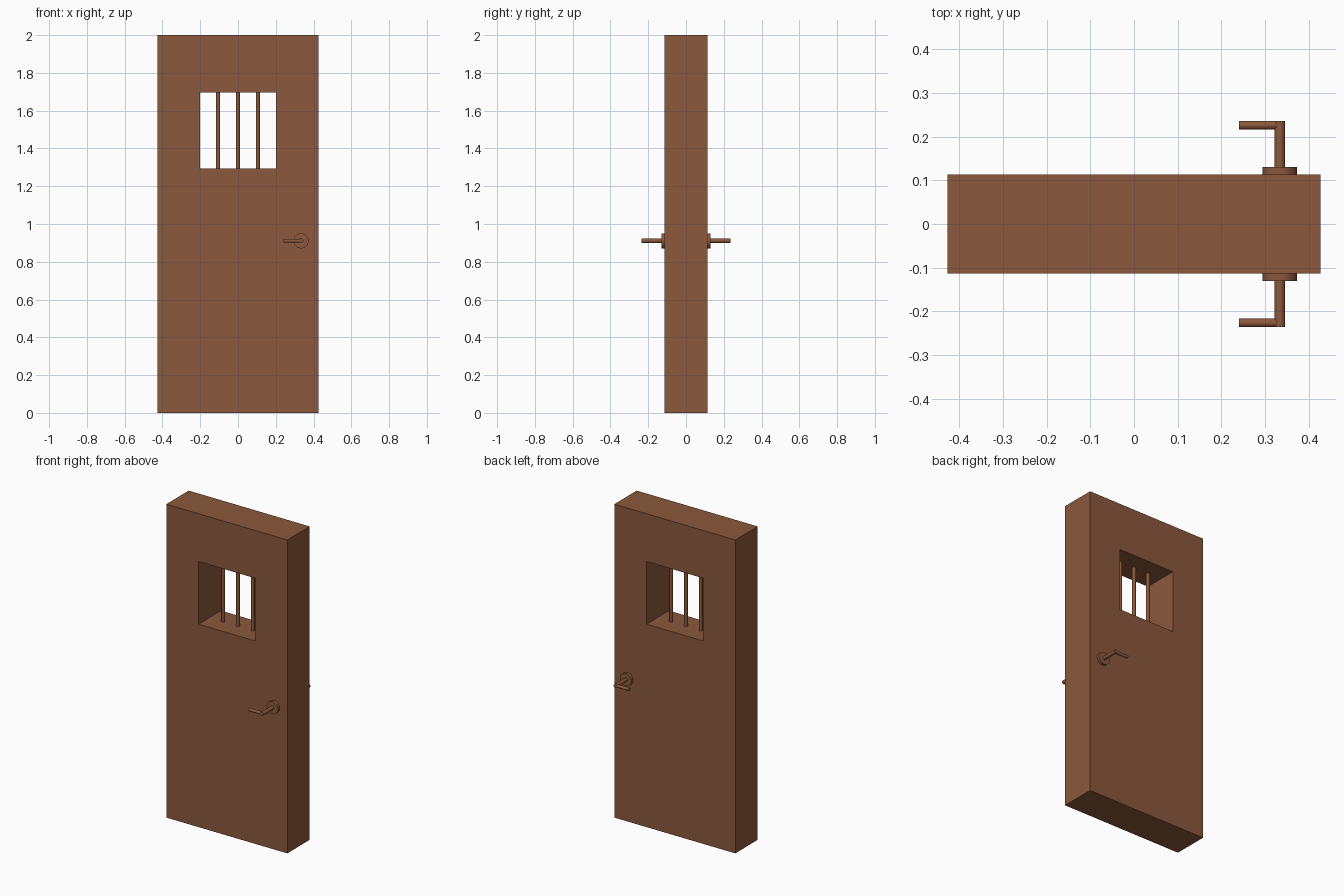
import bpy, bmesh
from mathutils import Vector

if "Cube" in bpy.data.objects:
    bpy.data.objects.remove(bpy.data.objects["Cube"])

brown = bpy.data.materials.new("door_brown")
brown.diffuse_color = (0.258, 0.098, 0.045, 1)
brown.use_nodes = True
brown.node_tree.nodes["Principled BSDF"].inputs["Base Color"].default_value = brown.diffuse_color

W, D, H = 0.427, 0.113, 2.0          # half width, half depth, height
WIN, Z0, Z1 = 0.2, 1.295, 1.695      # window half width, bottom, top
HX, HZ = 0.334, 0.911                # handle axis


def cylinder(name, a, b, r, sides=32):
    a, b = Vector(a), Vector(b)
    bpy.ops.mesh.primitive_cylinder_add(
        vertices=sides, radius=r, depth=(b - a).length, location=(a + b) / 2,
        rotation=(b - a).to_track_quat('Z', 'Y').to_euler())
    ob = bpy.context.object
    ob.name = name
    ob.data.materials.append(brown)
    bpy.ops.object.shade_smooth_by_angle()
    return ob


# Door slab: a ring of quads around the window, extruded through its depth
bm = bmesh.new()
def rect(hw, z0, z1):
    return [bm.verts.new((x, -D, z)) for x, z in
            ((-hw, z0), (hw, z0), (hw, z1), (-hw, z1))]
outer, inner = rect(W, 0, H), rect(WIN, Z0, Z1)
for i in range(4):
    j = (i + 1) % 4
    bm.faces.new((outer[i], outer[j], inner[j], inner[i]))
ext = bmesh.ops.extrude_face_region(bm, geom=bm.faces[:], use_keep_orig=True)
bmesh.ops.translate(bm, vec=(0, 2 * D, 0),
                    verts=[g for g in ext["geom"] if isinstance(g, bmesh.types.BMVert)])
bmesh.ops.recalc_face_normals(bm, faces=bm.faces[:])
mesh = bpy.data.meshes.new("door_slab")
bm.to_mesh(mesh)
bm.free()
mesh.materials.append(brown)
bpy.context.collection.objects.link(bpy.data.objects.new("door_slab", mesh))

# Window bars
for i in (-1, 0, 1):
    cylinder(f"window_bar_{i + 2}", (i * 0.105, 0, Z0 - 0.005),
             (i * 0.105, 0, Z1 + 0.005), 0.011)

# Lever handles on both faces
for s, side in ((-1, "front"), (1, "back")):
    cylinder(f"{side}_handle_plate", (HX, s * (D - 0.005), HZ), (HX, s * 0.131, HZ), 0.04)
    cylinder(f"{side}_handle_stem", (HX, s * 0.125, HZ), (HX, s * 0.2365, HZ), 0.012)
    cylinder(f"{side}_handle_lever", (HX, s * 0.2265, HZ), (0.241, s * 0.2265, HZ), 0.01)
